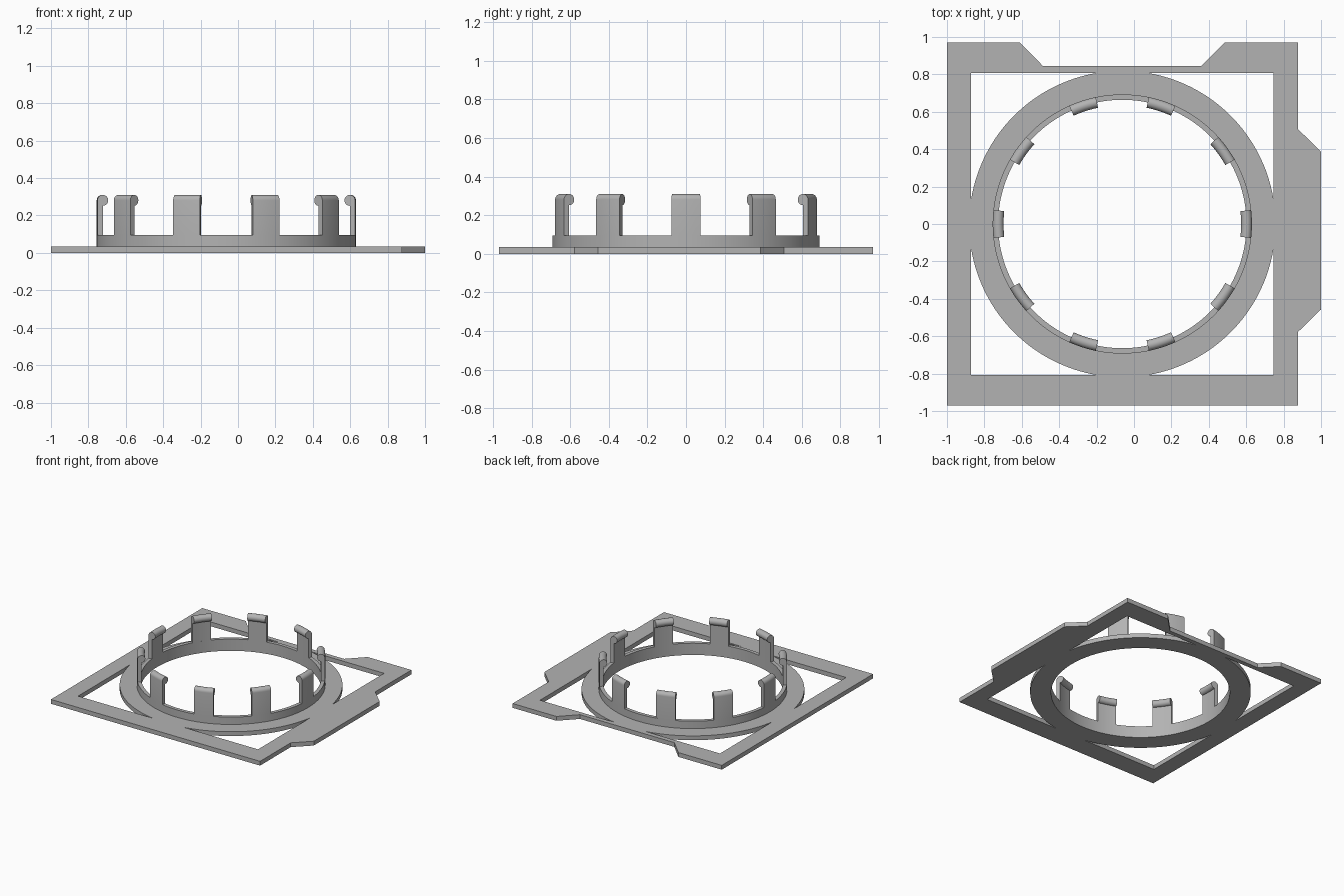
import bpy, bmesh
from math import sin, cos, acos, pi, radians

if "Cube" in bpy.data.objects:
    bpy.data.objects.remove(bpy.data.objects["Cube"])

CX = -0.0625                       # centre of the ring
R_IN, R_OUT, R_FLANGE = 0.664, 0.693, 0.819
HALF = 0.808                       # half side of the square opening
PLATE, COLLAR, BEAD = 0.035, 0.095, 0.029
TOP = 0.31

grey = bpy.data.materials.new("plain grey")
grey.use_nodes = True
colour = (0.45, 0.45, 0.45, 1)
grey.diffuse_color = colour
grey.node_tree.nodes["Principled BSDF"].inputs["Base Color"].default_value = colour


def finish(name, bm):
    bmesh.ops.remove_doubles(bm, verts=bm.verts, dist=0.0001)
    bmesh.ops.recalc_face_normals(bm, faces=bm.faces)
    mesh = bpy.data.meshes.new(name)
    bm.to_mesh(mesh)
    bm.free()
    mesh.materials.append(grey)
    mesh.shade_smooth()
    mesh.set_sharp_from_angle(angle=radians(30))
    obj = bpy.data.objects.new(name, mesh)
    bpy.context.collection.objects.link(obj)
    return obj


def arc(radius, start, end, steps):
    angles = [start + (end - start) * i / steps for i in range(steps + 1)]
    return [(radius * cos(a), radius * sin(a)) for a in angles]


def sweep(name, profile, start, end, steps):
    """Turn a closed (radius, height) profile about the ring axis."""
    bm = bmesh.new()
    rings = []
    for c, s in arc(1, start, end, steps):
        rings.append([bm.verts.new((CX + r * c, r * s, z)) for r, z in profile])
    n = len(profile)
    for a, b in zip(rings, rings[1:]):
        for i in range(n):
            j = (i + 1) % n
            bm.faces.new((a[i], a[j], b[j], b[i]))
    if end - start < 2 * pi - 0.01:
        bm.faces.new(rings[0])
        bm.faces.new(rings[-1])
    return finish(name, bm)


# Base plate: notched outline, four corner windows and a round hole
outline = [(-1, 0.97), (-0.61, 0.97), (-0.487, 0.845), (0.36, 0.845),
           (0.484, 0.97), (0.877, 0.97), (0.877, 0.507), (1, 0.387),
           (1, -0.457), (0.877, -0.577), (0.877, -0.97), (-1, -0.97)]
tip = acos(HALF / R_FLANGE)
window = arc(R_FLANGE, tip, pi / 2 - tip, 32) + [(HALF, HALF)]
loops = [outline]
for sx in (-1, 1):
    for sy in (-1, 1):
        loops.append([(CX + sx * x, sy * y) for x, y in window])
loops.append([(CX + x, y) for x, y in arc(R_IN, 0, 2 * pi, 144)[:-1]])

curve = bpy.data.curves.new("plate_outline", "CURVE")
curve.dimensions = "2D"
curve.fill_mode = "BOTH"
curve.extrude = PLATE / 2
for loop in loops:
    spline = curve.splines.new("POLY")
    spline.points.add(len(loop) - 1)
    for point, (x, y) in zip(spline.points, loop):
        point.co = (x, y, 0, 1)
    spline.use_cyclic_u = True
helper = bpy.data.objects.new("plate_outline", curve)
bpy.context.collection.objects.link(helper)
flat = bpy.data.meshes.new_from_object(
    helper.evaluated_get(bpy.context.evaluated_depsgraph_get()))
bm = bmesh.new()
bm.from_mesh(flat)
bmesh.ops.translate(bm, verts=bm.verts, vec=(0, 0, PLATE / 2))
bpy.data.objects.remove(helper)
bpy.data.meshes.remove(flat)
finish("base_plate", bm)

# Raised collar around the hole
sweep("collar", [(R_IN, PLATE), (R_OUT, PLATE), (R_OUT, COLLAR), (R_IN, COLLAR)],
      0, 2 * pi, 144)

# Ten snap clips, each an upright tongue ending in a rounded inward bead
bead = [(R_IN + x, TOP - BEAD + z) for x, z in arc(BEAD, 0, 1.5 * pi, 18)]
clip = [(R_IN, COLLAR), (R_OUT, COLLAR)] + bead
spread = radians(6.2)
for k in range(10):
    mid = k * pi / 5
    sweep(f"clip_{k + 1}", clip, mid - spread, mid + spread, 6)
